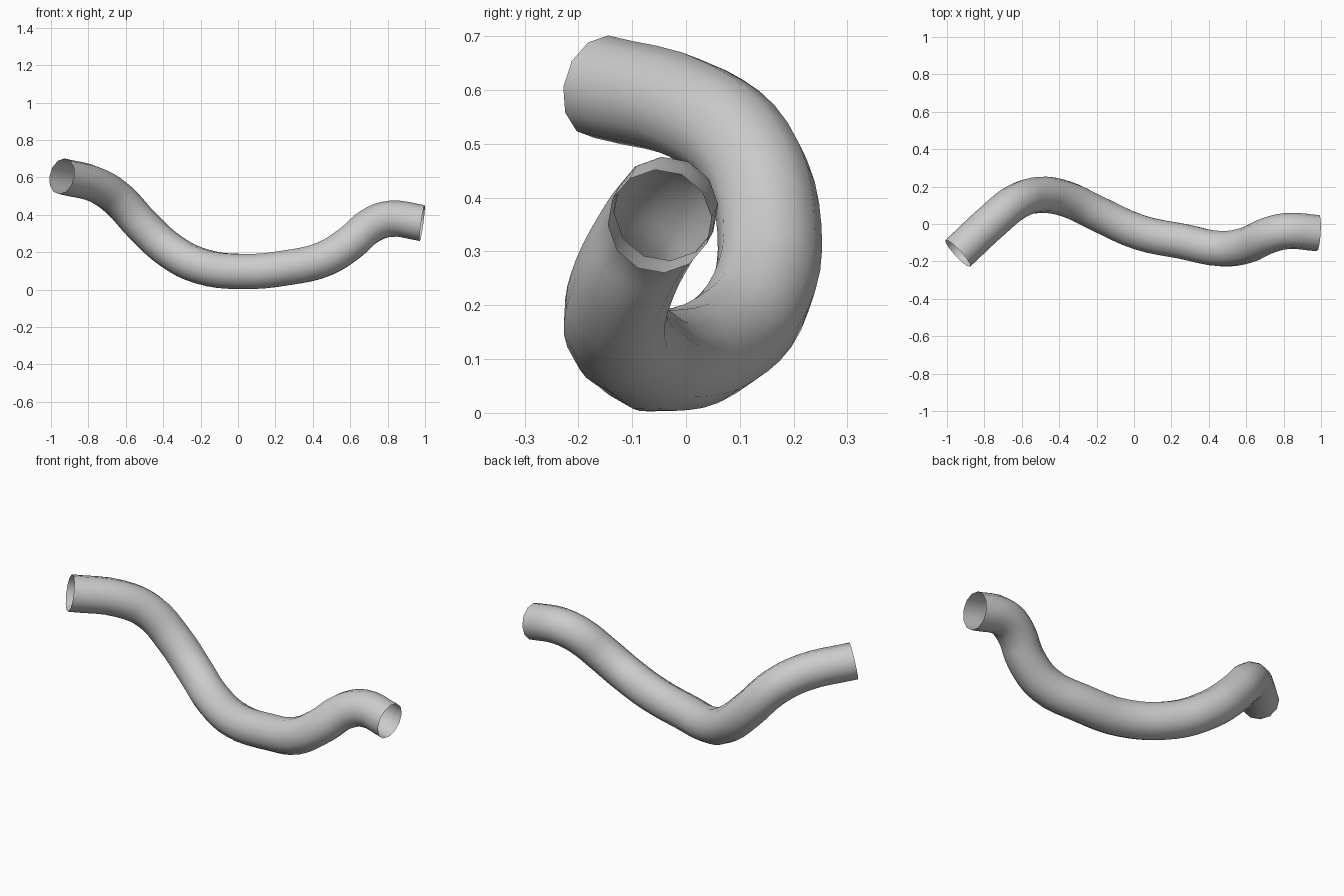
import bpy

if "Cube" in bpy.data.objects:
    bpy.data.objects.remove(bpy.data.objects["Cube"])

# Centre line of the bent pipe
path = [(-0.942, -0.157, 0.606), (-0.75, 0.022, 0.556), (-0.635, 0.115, 0.478),
        (-0.51, 0.155, 0.342), (-0.36, 0.133, 0.207), (-0.2, 0.058, 0.126),
        (0.03, -0.045, 0.097), (0.26, -0.093, 0.117), (0.465, -0.132, 0.166),
        (0.6, -0.114, 0.25), (0.71, -0.064, 0.343), (0.815, -0.038, 0.379),
        (0.985, -0.049, 0.356)]

# Twelve-sided round bevel, open at both ends
curve = bpy.data.curves.new("bent_pipe", 'CURVE')
curve.dimensions = '3D'
curve.twist_mode = 'MINIMUM'
curve.resolution_u = 4
curve.bevel_depth = 0.097
curve.bevel_resolution = 4
curve.use_fill_caps = False
spline = curve.splines.new('BEZIER')
spline.bezier_points.add(len(path) - 1)
for point, co in zip(spline.bezier_points, path):
    point.co = co
    point.handle_left_type = point.handle_right_type = 'AUTO'

pipe = bpy.data.objects.new("bent_pipe", curve)
bpy.context.collection.objects.link(pipe)
bpy.context.view_layer.objects.active = pipe
pipe.select_set(True)

# Final smooth mesh
bpy.ops.object.convert(target='MESH')
bpy.ops.object.shade_smooth()
